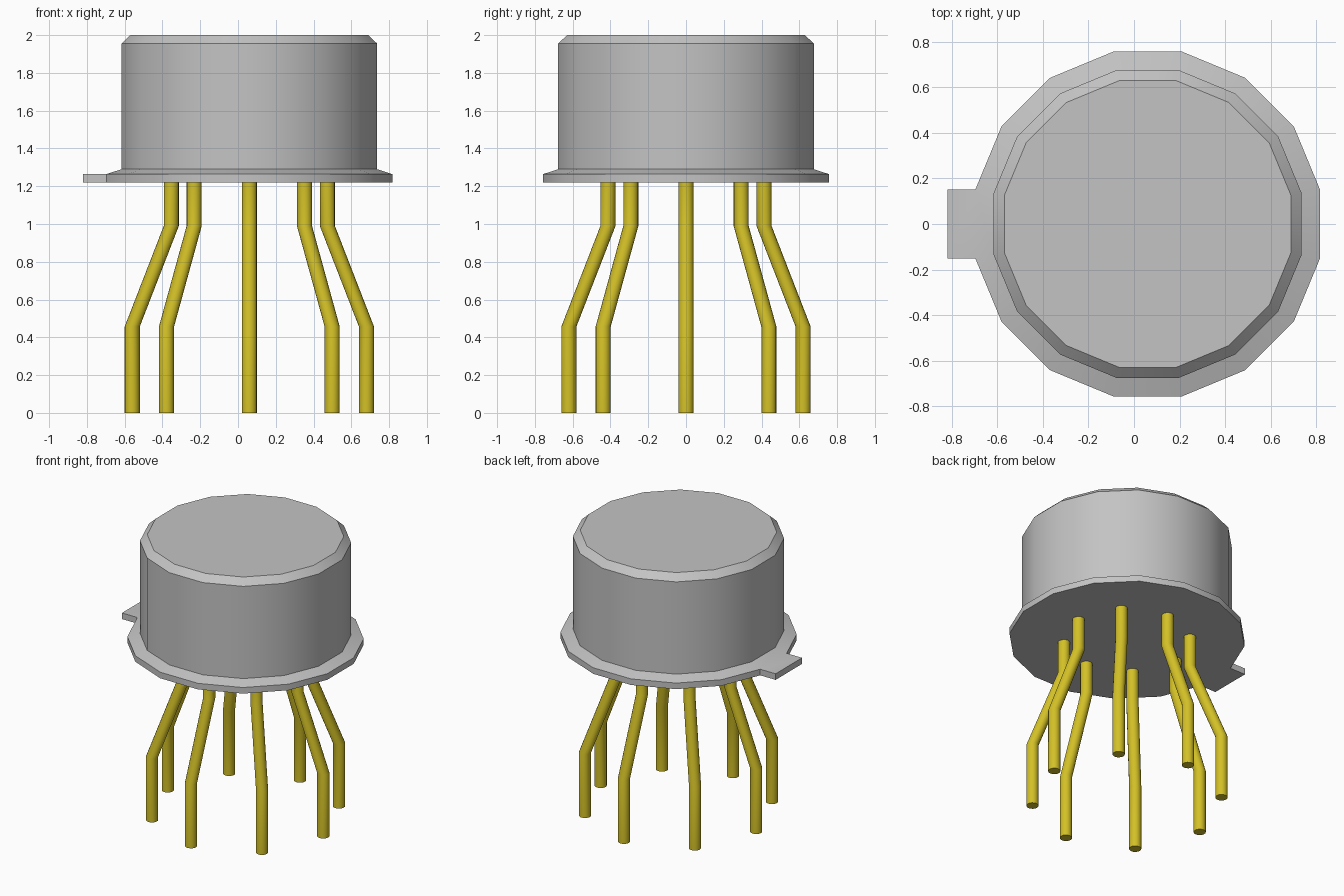
import bpy, bmesh, math
from mathutils import Vector

if "Cube" in bpy.data.objects:
    bpy.data.objects.remove(bpy.data.objects["Cube"])

CX = 0.06  # axis of the round body; the tab sticks out to -x


def material(name, rgb):
    m = bpy.data.materials.new(name)
    m.diffuse_color = (*rgb, 1)
    m.use_nodes = True
    m.node_tree.nodes["Principled BSDF"].inputs["Base Color"].default_value = m.diffuse_color
    return m


METAL = material("grey_metal", (0.55, 0.55, 0.55))
GOLD = material("gold_plating", (0.65, 0.53, 0.02))


def loft(rings, sides, phase=0.0, cap_start=False, cap_end=False):
    """Skin horizontal rings given as (x, y, z, radius), from bottom to top."""
    bm = bmesh.new()
    loops = []
    for x, y, z, r in rings:
        angles = [2 * math.pi * (i + phase) / sides for i in range(sides)]
        loops.append([bm.verts.new((x + r * math.cos(a), y + r * math.sin(a), z)) for a in angles])
    for a, b in zip(loops, loops[1:]):
        for i in range(sides):
            j = (i + 1) % sides
            bm.faces.new((a[i], a[j], b[j], b[i]))
    if cap_start:
        bm.faces.new(loops[0][::-1])
    if cap_end:
        bm.faces.new(loops[-1])
    bm.normal_update()
    return bm


def finish(bm, name, mat):
    bm.normal_update()
    mesh = bpy.data.meshes.new(name)
    bm.to_mesh(mesh)
    bm.free()
    mesh.materials.append(mat)
    ob = bpy.data.objects.new(name, mesh)
    bpy.context.collection.objects.link(ob)
    bpy.ops.object.select_all(action='DESELECT')
    ob.select_set(True)
    bpy.context.view_layer.objects.active = ob
    bpy.ops.object.shade_smooth_by_angle(angle=math.radians(30))
    return ob


# Can with chamfered lid
finish(loft([(CX, 0, 1.29, 0.69), (CX, 0, 1.955, 0.69), (CX, 0, 2.0, 0.642)],
            16, 0.5, cap_end=True), "can", METAL)

# Base flange, with its -x rim face pulled out into the locating tab
bm = loft([(CX, 0, 1.22, 0.772), (CX, 0, 1.264, 0.772), (CX, 0, 1.29, 0.69)],
          16, 0.5, cap_start=True)
rim = min(bm.faces, key=lambda f: f.calc_center_median().x)
tab = bmesh.ops.extrude_discrete_faces(bm, faces=[rim])["faces"][0]
for v in tab.verts:
    v.co.x = -0.82
finish(bm, "flange_with_tab", METAL)

# Eight leads, splayed outward between two bends
for i in range(8):
    d = Vector((math.cos(i * math.pi / 4), math.sin(i * math.pi / 4)))
    path = [(0.62, 0.0), (0.62, 0.457), (0.413, 0.99), (0.413, 1.222)]
    rings = [(CX + d.x * r, d.y * r, z, 0.04) for r, z in path]
    finish(loft(rings, 16, cap_start=True), f"lead_{i + 1}", GOLD)
